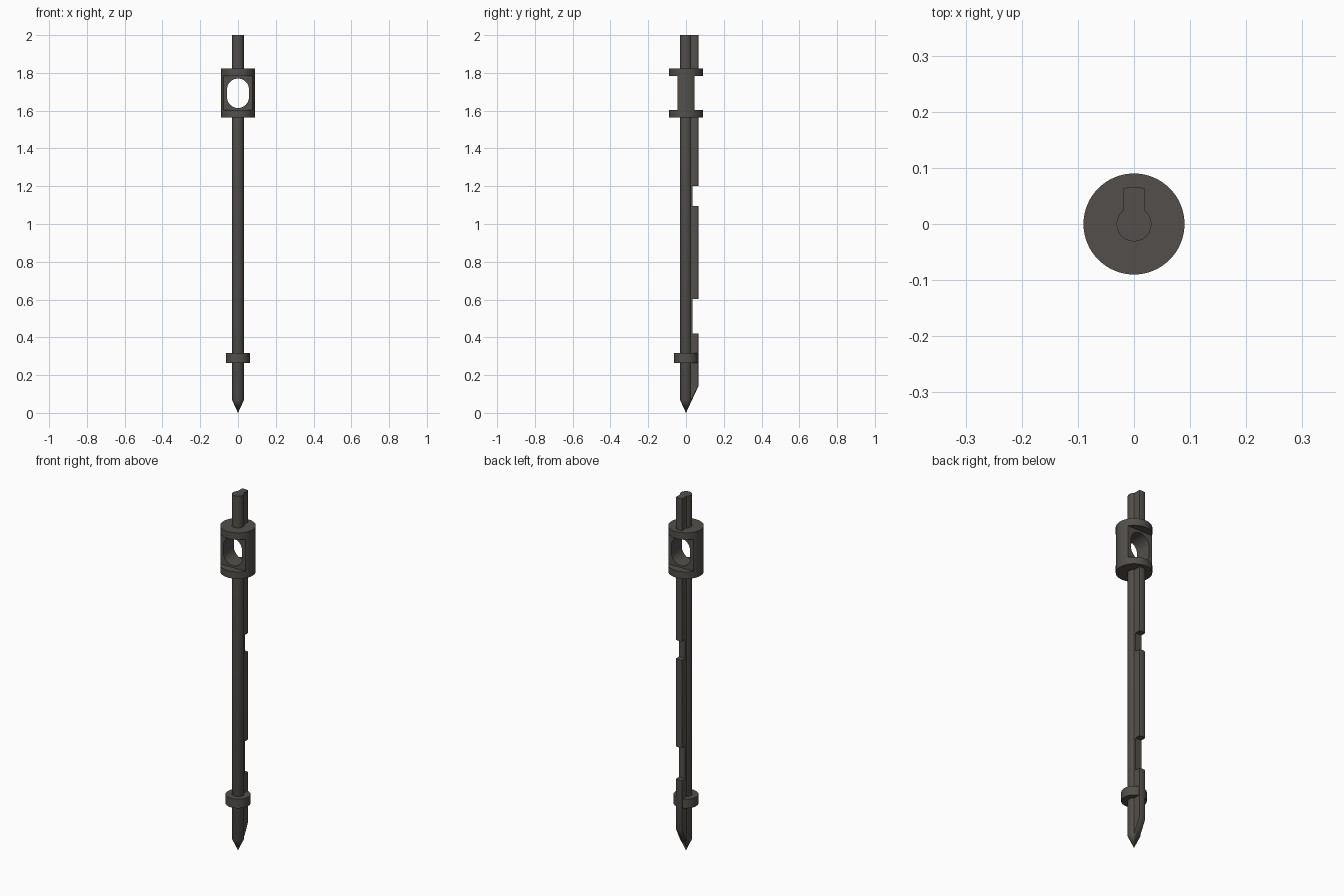
import bpy, bmesh, math
from mathutils import Vector

if "Cube" in bpy.data.objects:
    bpy.data.objects.remove(bpy.data.objects["Cube"])

mat = bpy.data.materials.new("dark_metal")
mat.diffuse_color = (0.085, 0.078, 0.07, 1)
mat.use_nodes = True
mat.node_tree.nodes["Principled BSDF"].inputs["Base Color"].default_value = mat.diffuse_color


def make_object(name, bm):
    bmesh.ops.recalc_face_normals(bm, faces=bm.faces)
    me = bpy.data.meshes.new(name)
    bm.to_mesh(me)
    bm.free()
    me.materials.append(mat)
    ob = bpy.data.objects.new(name, me)
    bpy.context.collection.objects.link(ob)
    return ob


def prism(name, outline, direction):
    """Extrude a closed 3D outline along a direction."""
    bm = bmesh.new()
    face = bm.faces.new([bm.verts.new(p) for p in outline])
    ext = bmesh.ops.extrude_face_region(bm, geom=[face])
    moved = [g for g in ext["geom"] if isinstance(g, bmesh.types.BMVert)]
    bmesh.ops.translate(bm, verts=moved, vec=Vector(direction))
    return make_object(name, bm)


def cylinder(name, r1, r2, z0, z1, sides=64):
    bm = bmesh.new()
    bmesh.ops.create_cone(bm, cap_ends=True, segments=sides,
                          radius1=r1, radius2=r2, depth=z1 - z0)
    bmesh.ops.translate(bm, verts=bm.verts, vec=(0, 0, (z0 + z1) / 2))
    return make_object(name, bm)


def box(name, x, y, z):
    return prism(name, [(x[0], y[0], z[0]), (x[1], y[0], z[0]),
                        (x[1], y[1], z[0]), (x[0], y[1], z[0])],
                 (0, 0, z[1] - z[0]))


def boolean(target, tool, operation):
    mod = target.modifiers.new(operation, 'BOOLEAN')
    mod.operation, mod.object, mod.solver = operation, tool, 'EXACT'
    bpy.context.view_layer.objects.active = target
    bpy.ops.object.modifier_apply(modifier=mod.name)
    bpy.data.objects.remove(tool)


def arc(cx, cy, r, a0, a1, n):
    return [(cx + r * math.cos(a0 + (a1 - a0) * i / n),
             cy + r * math.sin(a0 + (a1 - a0) * i / n)) for i in range(n + 1)]


# Keyhole-section shaft: round rod with a rounded fin at the back
R, FIN_R, HALF = 0.031, 0.066, 0.019
a_rod, a_fin = math.acos(HALF / R), math.acos(HALF / FIN_R)
section = (arc(0, 0, R, math.pi - a_rod, 2 * math.pi + a_rod, 40)
           + arc(0, 0, FIN_R, a_fin, math.pi - a_fin, 8))
shaft = prism("keyed_shaft", [(x, y, 0) for x, y in section], (0, 0, 2))

# Pointed tip: everything below the cone is cut away
SLOPE = 0.463
boolean(shaft, cylinder("tip_cone", 0, SLOPE * 2.2, 0, 2.2, 96), 'INTERSECT')

# Two notches in the fin
for z0, z1 in ((0.42, 0.603), (1.095, 1.20)):
    boolean(shaft, box("notch", (-.1, .1), (.034, .2), (z0, z1)), 'DIFFERENCE')

# Upper collar with flats on front and back
boolean(shaft, cylinder("collar", 0.09, 0.09, 1.564, 1.822), 'UNION')
for y in ((-.2, -.046), (.046, .2)):
    boolean(shaft, box("flat", (-.2, .2), y, (1.603, 1.783)), 'DIFFERENCE')

# Oval eye through the collar
eye = (arc(0, 1.712, 0.058, 0, math.pi, 24)
       + arc(0, 1.672, 0.058, math.pi, 2 * math.pi, 24))
boolean(shaft, prism("eye", [(x, -.2, z) for x, z in eye], (0, .4, 0)),
        'DIFFERENCE')

# Lower stop ring
ring = cylinder("stop_ring", 0.063, 0.063, 0.265, 0.316)

# Smooth curved walls, sharp edges kept
for ob in (shaft, ring):
    bpy.ops.object.select_all(action='DESELECT')
    ob.select_set(True)
    bpy.context.view_layer.objects.active = ob
    bpy.ops.object.shade_smooth_by_angle(angle=math.radians(30))
